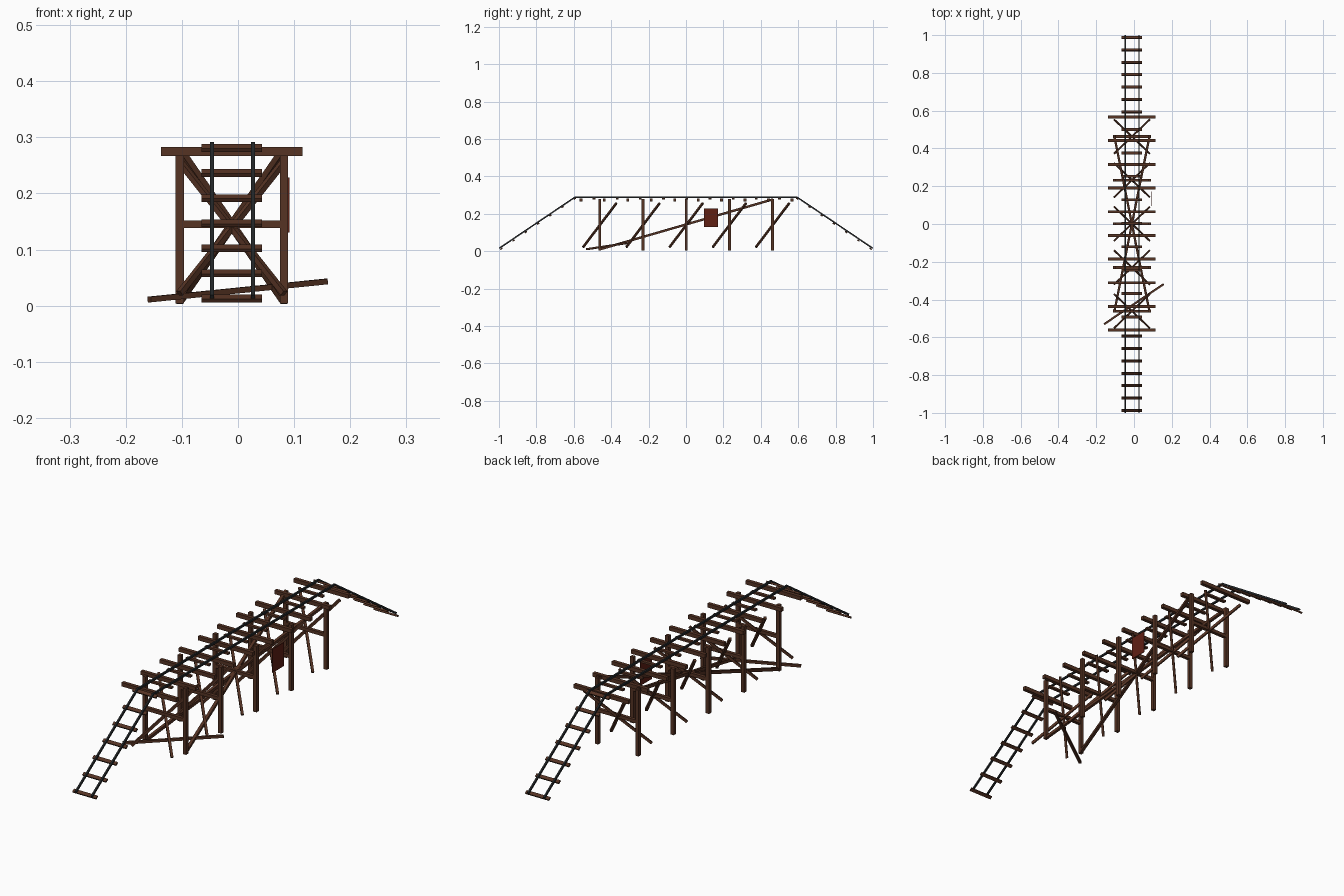
import bpy, bmesh, math
from mathutils import Vector, Matrix

if "Cube" in bpy.data.objects:
    bpy.data.objects.remove(bpy.data.objects["Cube"])


def material(name, rgb):
    m = bpy.data.materials.new(name)
    m.diffuse_color = (*rgb, 1)
    m.use_nodes = True
    m.node_tree.nodes["Principled BSDF"].inputs["Base Color"].default_value = m.diffuse_color
    return m


WOOD = material("brown timber", (0.092, 0.033, 0.017))
STEEL = material("dark steel", (0.018, 0.021, 0.023))
RED = material("rust red", (0.115, 0.014, 0.007))


def bar(name, a, b, w, h, mat=WOOD):
    """Square-cut bar from point a to point b, w wide and h deep."""
    a, b = Vector(a), Vector(b)
    d = b - a
    bm = bmesh.new()
    bmesh.ops.create_cube(bm, size=1)
    bmesh.ops.scale(bm, vec=(w, d.length, h), verts=bm.verts)
    rot = d.to_track_quat('Y', 'Z').to_matrix().to_4x4()
    bm.transform(Matrix.Translation((a + b) / 2) @ rot)
    mesh = bpy.data.meshes.new(name)
    bm.to_mesh(mesh)
    bm.free()
    mesh.materials.append(mat)
    ob = bpy.data.objects.new(name, mesh)
    bpy.context.collection.objects.link(ob)
    return ob


XL, XR = -0.104, 0.082          # post lines
RAILS = (-0.0465, 0.0265)       # rail lines
DECK, KNEE = 0.288, 0.595       # rail height, start of the ramps

# Trestle bents: posts, middle rail and crossed slanting braces
for i in range(5):
    y = -0.461 + i * 0.231
    for x in (XL, XR):
        bar("post", (x, y, 0.004), (x, y, 0.278), 0.015, 0.015)
    bar("middle_rail", (XL - 0.006, y, 0.145), (XR + 0.006, y, 0.145), 0.014, 0.014)
    for x0, x1 in ((XL, XR), (XR, XL)):
        bar("bent_brace", (x0, y - 0.089, 0.022), (x1, y + 0.089, 0.257), 0.010, 0.010)

# Long braces running the whole length
for x0, x1 in ((XL, XR), (XR, XL)):
    bar("long_brace", (x0, -0.464, 0.009), (x1, 0.464, 0.277), 0.012, 0.012)

# Wide deck beams
for i in range(10):
    y = -0.562 + i * 0.1254
    bar("deck_beam", (-0.137, y, 0.275), (0.115, y, 0.275), 0.015, 0.016)

# Rails: level run and two ramps
for x in RAILS:
    bar("level_rail", (x, -KNEE - 0.002, DECK), (x, KNEE + 0.002, DECK), 0.007, 0.008, STEEL)
    for s in (-1, 1):
        bar("ramp_rail", (x, s * KNEE, DECK), (x, s * 0.998, 0.016), 0.007, 0.008, STEEL)

# Sleepers on the level run
for i in range(9):
    y = -0.492 + i * 0.124
    bar("level_sleeper", (-0.065, y, 0.280), (0.043, y, 0.280), 0.014, 0.008)

# Sleepers on the ramps, tilted with the slope
slope = math.atan2(DECK - 0.016, 0.998 - KNEE)
for s in (-1, 1):
    for i in range(7):
        y = s * (0.594 + i * 0.0655)
        z = 0.281 - i * 0.0447
        ob = bar("ramp_sleeper", (-0.065, 0, 0), (0.043, 0, 0), 0.014, 0.007)
        ob.location = (0, y, z)
        ob.rotation_euler.x = -s * slope

# Fallen plank at the front and red panel on the right side
bar("fallen_plank", (-0.158, -0.530, 0.011), (0.157, -0.318, 0.043), 0.011, 0.010)
bar("side_panel", (0.0905, 0.096, 0.179), (0.0905, 0.172, 0.179), 0.003, 0.098, RED)
